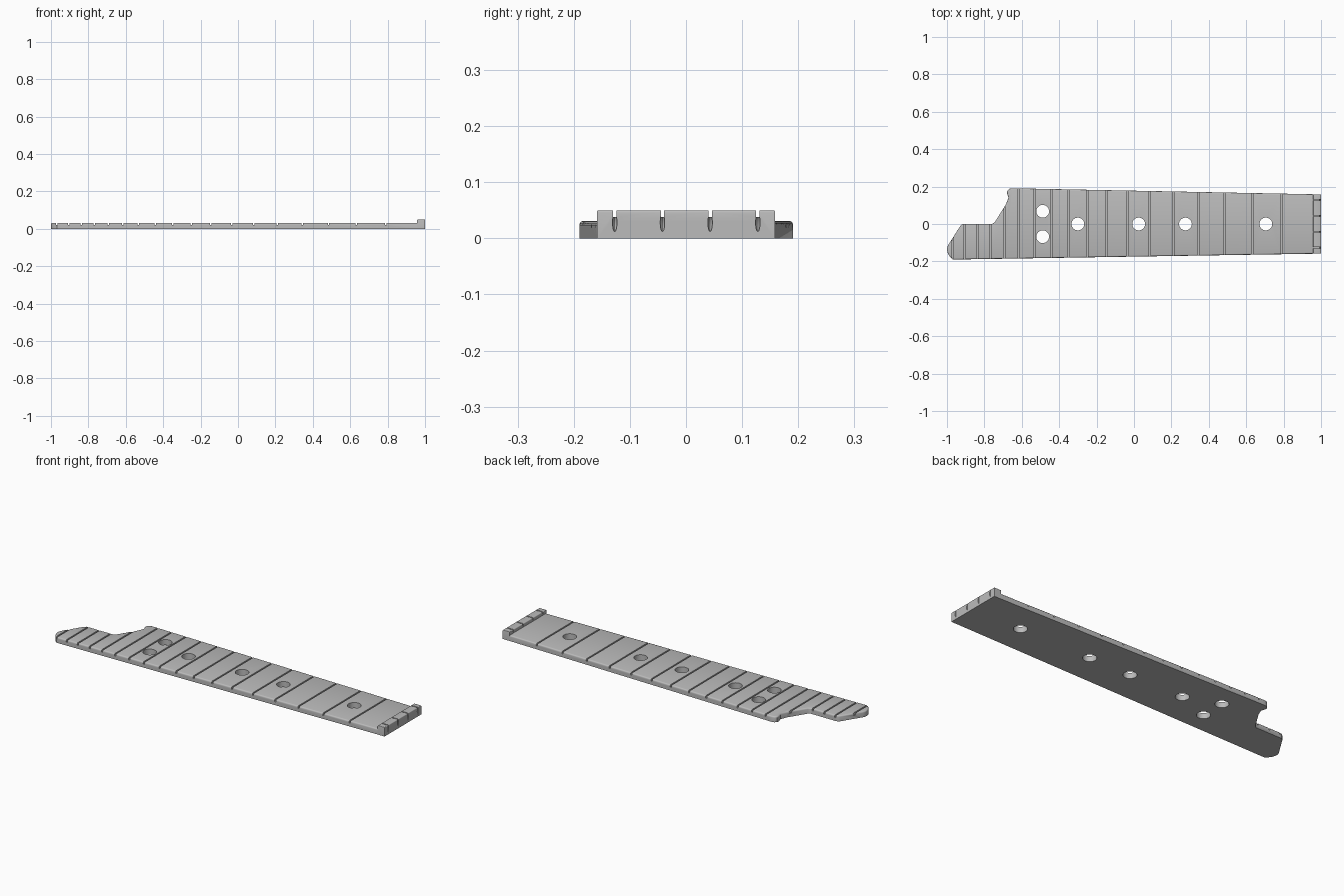
import bpy, bmesh
from mathutils import Matrix

if "Cube" in bpy.data.objects:
    bpy.data.objects.remove(bpy.data.objects["Cube"])

grey = bpy.data.materials.new("light_grey")
grey.use_nodes = True
grey.diffuse_color = (0.5, 0.5, 0.5, 1)
grey.node_tree.nodes["Principled BSDF"].inputs["Base Color"].default_value = (0.5, 0.5, 0.5, 1)

NUT_X, NUT_W, NUT_TOP, TOP = 0.958, 0.159, 0.05, 0.031
SCALE = 2.98  # open string length


def make_object(name, bm):
    bmesh.ops.recalc_face_normals(bm, faces=bm.faces)
    mesh = bpy.data.meshes.new(name)
    bm.to_mesh(mesh)
    bm.free()
    mesh.materials.append(grey)
    obj = bpy.data.objects.new(name, mesh)
    bpy.context.collection.objects.link(obj)
    return obj


def add_box(bm, lo, hi):
    size = [b - a for a, b in zip(lo, hi)]
    mid = [(a + b) / 2 for a, b in zip(lo, hi)]
    m = Matrix.Translation(mid) @ Matrix.Diagonal((*size, 1))
    return bmesh.ops.create_cube(bm, size=1, matrix=m)["verts"]


def cut(obj, bm, name):
    cutter = make_object(name, bm)
    cutter.hide_render = True
    mod = obj.modifiers.new(name, "BOOLEAN")
    mod.operation, mod.solver, mod.object = "DIFFERENCE", "EXACT", cutter
    bpy.context.view_layer.objects.active = obj
    bpy.ops.object.modifier_apply(modifier=name)
    bpy.data.objects.remove(cutter)


# Tapered fingerboard with a stepped, overhanging tail
outline = [(-1, -0.14), (-0.995, -0.158), (-0.982, -0.178), (-0.968, -0.19),
           (NUT_X, -NUT_W), (NUT_X, NUT_W), (-0.65, 0.191), (-0.667, 0.188),
           (-0.677, 0.178), (-0.679, 0.165), (-0.671, 0.14), (-0.685, 0.105),
           (-0.745, 0.009), (-0.758, 0.001), (-0.905, 0.001), (-0.918, -0.001),
           (-0.928, -0.009), (-0.993, -0.112), (-0.999, -0.126)]
bm = bmesh.new()
face = bm.faces.new([bm.verts.new((x, y, 0)) for x, y in outline])
ext = bmesh.ops.extrude_face_region(bm, geom=[face])["geom"]
top_verts = [v for v in ext if isinstance(v, bmesh.types.BMVert)]
bmesh.ops.translate(bm, vec=(0, 0, TOP), verts=top_verts)
rim = [e for e in bm.edges if all(v.co.z > TOP / 2 for v in e.verts)
       and not all(v.co.x > NUT_X - 0.001 for v in e.verts)]
bmesh.ops.bevel(bm, geom=rim, offset=0.007, segments=3, profile=0.5, affect="EDGES")
board = make_object("fingerboard", bm)

# Fret slots, spaced by the equal tempered scale
bm = bmesh.new()
for n in range(1, 19):
    x = NUT_X - SCALE * (1 - 2 ** (-n / 12))
    add_box(bm, (x - 0.004, -0.3, 0.019), (x + 0.004, 0.3, 0.1))
cut(board, bm, "fret_slot_cutter")

# Round inlay holes
bm = bmesh.new()
for x, y in [(-0.488, 0.068), (-0.488, -0.068), (-0.3, 0), (0.025, 0), (0.275, 0), (0.705, 0)]:
    bmesh.ops.create_cone(bm, cap_ends=True, segments=40, radius1=0.034, radius2=0.034,
                          depth=0.2, matrix=Matrix.Translation((x, y, 0)))
cut(board, bm, "inlay_hole_cutter")

# Raised nut
bm = bmesh.new()
add_box(bm, (NUT_X, -NUT_W, 0), (1, NUT_W, NUT_TOP))
rim = [e for e in bm.edges if all(v.co.z > 0.01 for v in e.verts)]
bmesh.ops.bevel(bm, geom=rim, offset=0.004, segments=3, profile=0.5, affect="EDGES")
nut = make_object("nut", bm)

# String grooves: a slit along the top and a scoop down the end face
strings = [-0.127, -0.042, 0.043, 0.128]
bm = bmesh.new()
for y in strings:
    add_box(bm, (0.9, y - 0.003, 0.038), (1.1, y + 0.003, 0.1))
cut(nut, bm, "string_slit_cutter")
bm = bmesh.new()
for y in strings:
    m = Matrix.Translation((1, y, 0.028)) @ Matrix.Diagonal((0.012, 0.004, 0.016, 1))
    bmesh.ops.create_uvsphere(bm, u_segments=20, v_segments=14, radius=1, matrix=m)
cut(nut, bm, "string_scoop_cutter")

# Smooth rounded edges, keep creases sharp
for obj in (board, nut):
    bpy.ops.object.select_all(action="DESELECT")
    obj.select_set(True)
    bpy.context.view_layer.objects.active = obj
    bpy.ops.object.shade_smooth_by_angle(angle=0.6)
